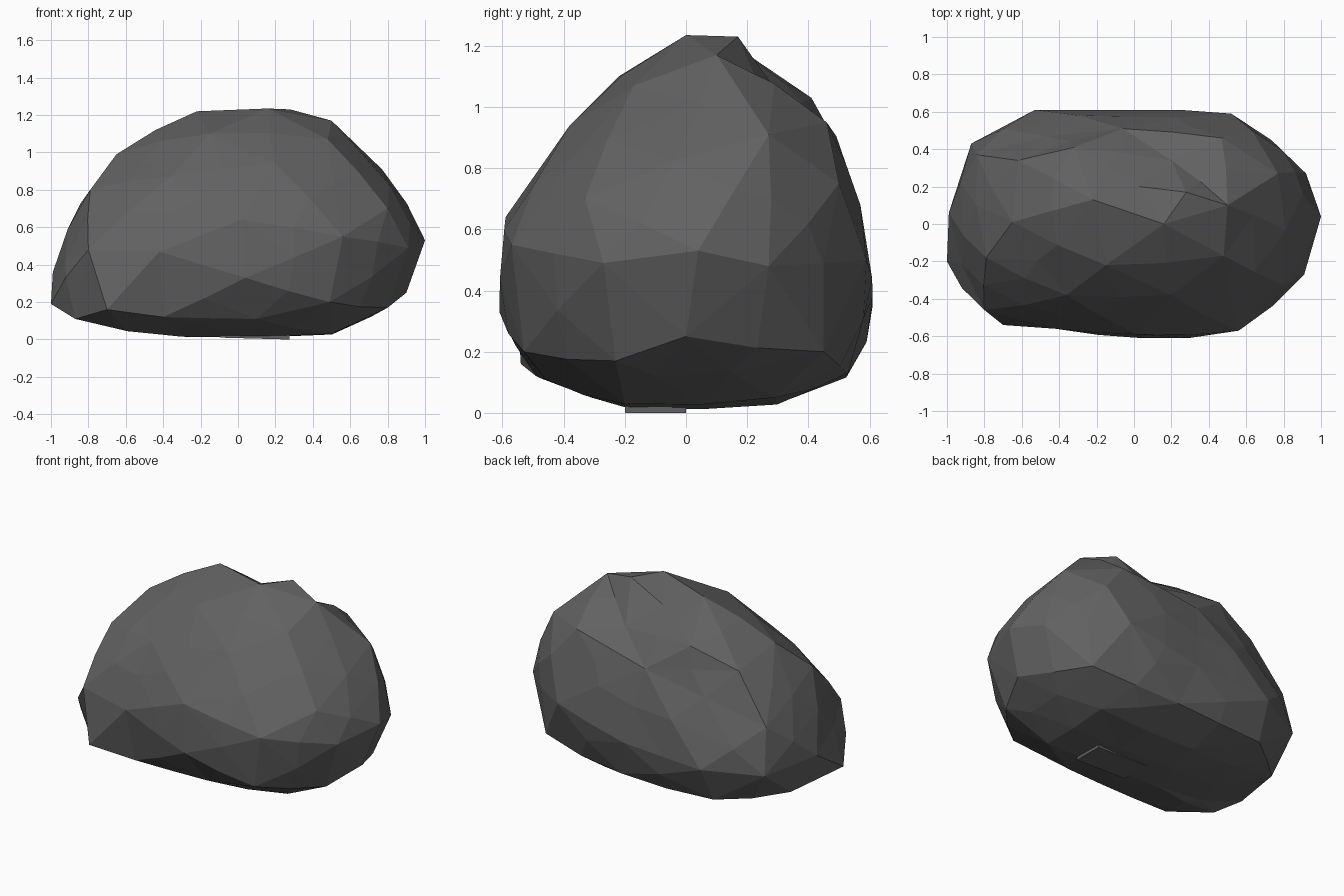
import bpy, bmesh
from mathutils import Vector

if "Cube" in bpy.data.objects:
    bpy.data.objects.remove(bpy.data.objects["Cube"])

stone = bpy.data.materials.new("dark grey stone")
stone.diffuse_color = (0.12, 0.12, 0.12, 1)
stone.use_nodes = True
stone.node_tree.nodes["Principled BSDF"].inputs["Base Color"].default_value = stone.diffuse_color

# Corner points of the boulder, from crown to underside
corners = [
    # crown, the valley behind it and the two back lobes
    (-.22, .13, 1.22), (.16, 0, 1.235), (.28, .17, 1.23), (.5, .1, 1.17),
    (.48, -.17, 1.07), (-.15, -.22, 1.1), (-.65, .01, .99), (.03, .2, 1.13),
    (.2, .34, .99), (.47, .46, .95), (-.32, .41, 1.03), (-.62, .34, .92),
    # shoulders
    (.2, -.38, .94), (-.36, -.38, .87), (-.79, -.18, .8), (.77, .27, .91),
    (.8, -.33, .7), (.63, .5, .75), (-.06, .51, .85), (-.84, .37, .62),
    (.02, -.59, .64), (.56, -.57, .55), (-.42, -.56, .47), (-.8, -.46, .48),
    # girth
    (1, .04, .53), (.91, -.27, .49), (.92, .27, .48), (.52, .59, .5),
    (.02, .61, .38), (-.53, .61, .35), (-.87, .43, .33), (-.99, .06, .36),
    # lower edge
    (-1, -.2, .19), (-.7, -.54, .16), (-.87, -.3, .11), (-.4, -.49, .12),
    (.04, -.61, .33), (.49, -.53, .2), (.9, 0, .25), (.8, -.23, .17),
    (.7, .45, .2), (-.9, .2, .15), (-.55, .5, .12), (.1, .53, .13),
    # underside
    (.5, -.2, .03), (.5, .29, .05), (.1, -.46, .11), (-.3, -.15, .015), (-.2, .3, .03),
]


def finish(bm, name):
    bmesh.ops.recalc_face_normals(bm, faces=bm.faces[:])
    mesh = bpy.data.meshes.new(name)
    bm.to_mesh(mesh)
    bm.free()
    mesh.materials.append(stone)
    obj = bpy.data.objects.new(name, mesh)
    bpy.context.collection.objects.link(obj)
    return obj


# Boulder: wrap the corners as if on a sphere, then move them to their true
# places, so hollows survive
bm = bmesh.new()
true_place = {}
for c in corners:
    d = Vector((c[0], c[1] / .6, (c[2] - .55) / .62)).normalized()
    true_place[bm.verts.new(d)] = Vector(c)
bmesh.ops.convex_hull(bm, input=bm.verts[:])
for v, place in true_place.items():
    v.co = place
bmesh.ops.recalc_face_normals(bm, faces=bm.faces[:])
bm.normal_update()

# Break the long edges and swell their middles to follow the curvature
bulges = []
for e in bm.edges:
    a, b = e.verts
    along = b.co - a.co
    if along.length > .42:
        swell = along.dot(b.normal - a.normal) / 8 * .5
        bulges.append(((a.co + b.co) / 2, (a.normal + b.normal).normalized() * swell))
bmesh.ops.subdivide_edges(bm, edges=[e for e in bm.edges if e.calc_length() > .42], cuts=1)
for v in bm.verts:
    mid, shift = min(bulges, key=lambda m: (m[0] - v.co).length)
    if (mid - v.co).length < .0001:
        v.co = mid + shift
        v.co.x = max(-1, min(1, v.co.x))
        v.co.y = max(-.61, min(.61, v.co.y))
        v.co.z = max(.012, min(1.235, v.co.z))
bmesh.ops.triangulate(bm, faces=bm.faces[:])
finish(bm, "boulder")

# Thin flake under the boulder that touches the ground
bm = bmesh.new()
bmesh.ops.create_cube(bm, size=1)
for v in bm.verts:
    v.co = Vector((.09 + .37 * v.co.x, -.1 + .2 * v.co.y, .02 + .04 * v.co.z))
    if v.co.x < 0 and v.co.z < .01:
        v.co.z = .01
finish(bm, "base_flake")
